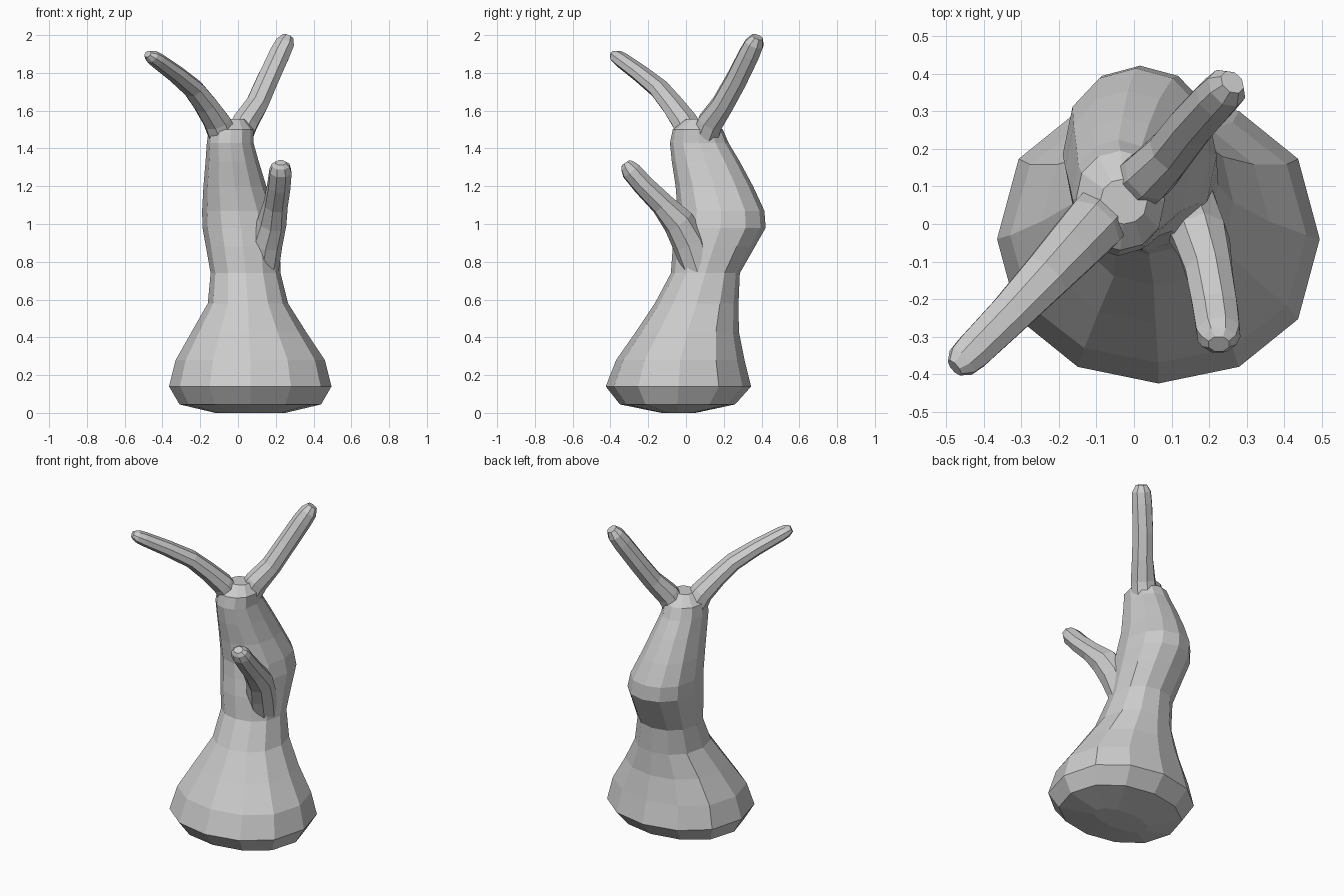
import bpy, bmesh
from math import sin, cos, pi
from mathutils import Vector


def loft(name, rings):
    """Closed solid skinned through rings with equal vertex counts."""
    bm = bmesh.new()
    loops = [[bm.verts.new(p) for p in ring] for ring in rings]
    n = len(loops[0])
    for a, b in zip(loops, loops[1:]):
        for i in range(n):
            j = (i + 1) % n
            bm.faces.new((a[i], a[j], b[j], b[i]))
    bm.faces.new(loops[0][::-1])
    bm.faces.new(loops[-1])
    bmesh.ops.recalc_face_normals(bm, faces=bm.faces)
    mesh = bpy.data.meshes.new(name)
    bm.to_mesh(mesh)
    bm.free()
    obj = bpy.data.objects.new(name, mesh)
    bpy.context.collection.objects.link(obj)
    return obj


def level_ring(z, x0, x1, y0, y1, n=12):
    """Slightly squared ellipse filling the given x and y extents."""
    ring = []
    for i in range(n):
        c, s = cos(2 * pi * i / n), sin(2 * pi * i / n)
        s = (1 if s > 0 else -1) * abs(s) ** 0.85
        ring.append(Vector(((x0 + x1) / 2 + c * (x1 - x0) / 2,
                            (y0 + y1) / 2 + s * (y1 - y0) / 2, z)))
    return ring


def branch(name, path, n=8):
    """Tube along (x, y, z, half width, half thickness) points, blunt tip."""
    pts = [Vector(p[:3]) for p in path]
    rings = []
    for i, p in enumerate(path):
        t = (pts[min(i + 1, len(pts) - 1)] - pts[max(i - 1, 0)]).normalized()
        side = t.cross(Vector((0, 0, 1))).normalized()
        up = side.cross(t)
        rings.append([pts[i] + side * p[3] * cos(2 * pi * (k + .5) / n)
                      + up * p[4] * sin(2 * pi * (k + .5) / n)
                      for k in range(n)])
    return loft(name, rings)


# Flared trunk: z, x min, x max, y min, y max
trunk = loft("tree_trunk", [level_ring(*r) for r in (
    (0.00, -0.12, 0.25, -0.13, 0.05),
    (0.045, -0.31, 0.44, -0.35, 0.26),
    (0.14, -0.365, 0.495, -0.425, 0.345),
    (0.28, -0.33, 0.46, -0.37, 0.31),
    (0.43, -0.245, 0.36, -0.265, 0.28),
    (0.58, -0.16, 0.265, -0.165, 0.278),
    (0.74, -0.145, 0.225, -0.08, 0.285),
    (0.88, -0.17, 0.222, -0.07, 0.365),
    (0.98, -0.188, 0.22, -0.055, 0.422),
    (1.07, -0.19, 0.20, -0.045, 0.415),
    (1.20, -0.183, 0.15, -0.055, 0.355),
    (1.33, -0.172, 0.11, -0.075, 0.285),
    (1.43, -0.165, 0.082, -0.085, 0.225),
    (1.50, -0.155, 0.082, -0.07, 0.195),
    (1.555, -0.09, 0.035, 0.0, 0.12))])

# Upper fork and lower side branch
branches = [
    branch("right_branch", (
        (-0.01, 0.09, 1.43, 0.075, 0.075),
        (0.04, 0.13, 1.54, 0.075, 0.07),
        (0.10, 0.195, 1.635, 0.066, 0.06),
        (0.155, 0.265, 1.76, 0.064, 0.058),
        (0.22, 0.335, 1.90, 0.062, 0.056),
        (0.247, 0.362, 1.955, 0.058, 0.05),
        (0.262, 0.378, 1.99, 0.035, 0.03))),
    branch("left_branch", (
        (-0.06, 0.05, 1.42, 0.085, 0.08),
        (-0.11, -0.005, 1.54, 0.085, 0.065),
        (-0.17, -0.07, 1.63, 0.078, 0.055),
        (-0.235, -0.14, 1.715, 0.07, 0.05),
        (-0.33, -0.24, 1.795, 0.06, 0.045),
        (-0.43, -0.34, 1.868, 0.053, 0.04),
        (-0.458, -0.366, 1.887, 0.047, 0.035),
        (-0.478, -0.383, 1.90, 0.026, 0.02))),
    branch("side_branch", (
        (0.135, 0.09, 0.72, 0.075, 0.09),
        (0.15, 0.02, 0.90, 0.085, 0.095),
        (0.18, -0.04, 1.01, 0.077, 0.085),
        (0.20, -0.125, 1.105, 0.066, 0.064),
        (0.217, -0.225, 1.205, 0.064, 0.058),
        (0.225, -0.29, 1.28, 0.062, 0.055),
        (0.226, -0.31, 1.31, 0.05, 0.042),
        (0.226, -0.32, 1.325, 0.03, 0.025))),
]

# Merge the branches into one skin
bpy.context.view_layer.objects.active = trunk
for b in branches:
    mod = trunk.modifiers.new("join_branch", 'BOOLEAN')
    mod.operation = 'UNION'
    mod.solver = 'EXACT'
    mod.object = b
    bpy.ops.object.modifier_apply(modifier=mod.name)
    bpy.data.objects.remove(b)
